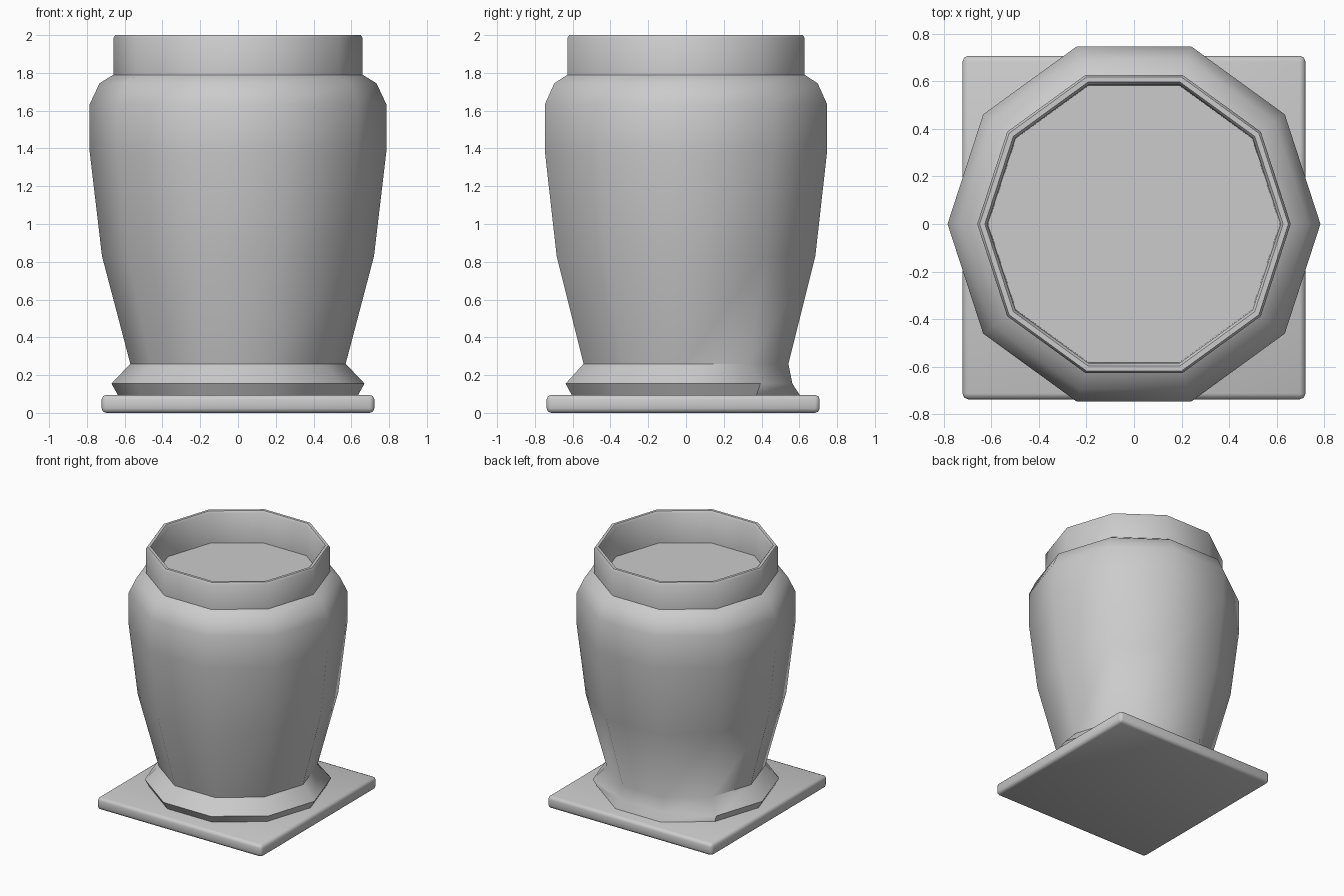
import bpy, bmesh
from math import cos, sin, pi, radians

if "Cube" in bpy.data.objects:
    bpy.data.objects.remove(bpy.data.objects["Cube"])

SIDES = 10


def finish(bm, name, angle):
    bmesh.ops.recalc_face_normals(bm, faces=bm.faces)
    mesh = bpy.data.meshes.new(name)
    bm.to_mesh(mesh)
    bm.free()
    ob = bpy.data.objects.new(name, mesh)
    bpy.context.collection.objects.link(ob)
    bpy.ops.object.select_all(action='DESELECT')
    ob.select_set(True)
    bpy.context.view_layer.objects.active = ob
    bpy.ops.object.shade_smooth_by_angle(angle=radians(angle))
    return ob


# Square plinth with chamfered edges
bm = bmesh.new()
bmesh.ops.create_cube(bm, size=1)
for v in bm.verts:
    v.co.x *= 1.444
    v.co.y = v.co.y * 1.446 - 0.015
    v.co.z = (v.co.z + 0.5) * 0.095
bmesh.ops.bevel(bm, geom=bm.edges[:], offset=0.024, segments=2, profile=0.5, affect='EDGES')
finish(bm, "plinth", 50)

# Ten-sided urn: foot, belly, shoulder, collar, rim, inner wall down to the fill
profile = [(0.635, 0.093), (0.67, 0.155), (0.57, 0.26), (0.72, 0.83), (0.785, 1.38),
           (0.785, 1.635), (0.733, 1.745), (0.66, 1.79), (0.66, 1.985), (0.65, 2.0),
           (0.628, 2.0), (0.617, 1.985), (0.614, 1.75)]
bm = bmesh.new()
rings = []
for i, (r, z) in enumerate(profile):
    ring = []
    for k in range(SIDES):
        # the back of the foot flange is pressed in
        rr = 0.592 if i == 1 and k in (2, 3) else r
        a = 2 * pi * k / SIDES
        ring.append(bm.verts.new((rr * cos(a), rr * sin(a), z)))
    rings.append(ring)
for lo, hi in zip(rings, rings[1:]):
    for k in range(SIDES):
        n = (k + 1) % SIDES
        bm.faces.new((lo[k], lo[n], hi[n], hi[k]))
bm.faces.new(rings[0][::-1])
bm.faces.new(rings[-1])
finish(bm, "urn", 50)
